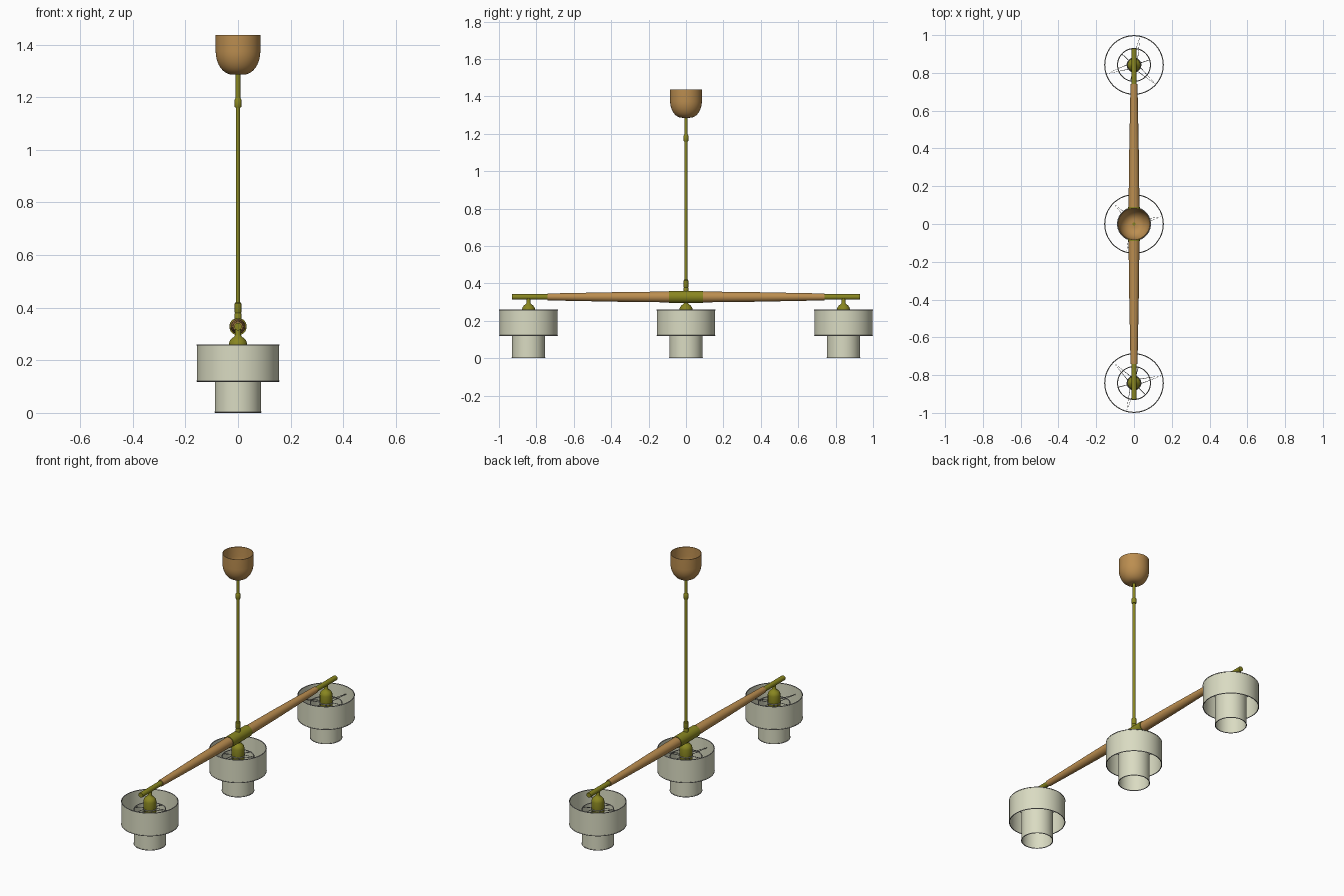
import bpy, math
from mathutils import Vector, Matrix

if "Cube" in bpy.data.objects:
    bpy.data.objects.remove(bpy.data.objects["Cube"])


def material(name, rgb):
    m = bpy.data.materials.new(name)
    m.diffuse_color = (*rgb, 1)
    m.use_nodes = True
    m.node_tree.nodes["Principled BSDF"].inputs["Base Color"].default_value = m.diffuse_color
    return m


WOOD = material("warm wood", (0.50, 0.27, 0.08))
BRASS = material("olive brass", (0.25, 0.24, 0.015))
IVORY = material("ivory shade", (0.70, 0.71, 0.54))
STEEL = material("grey wire", (0.32, 0.32, 0.30))

BEAM_Z = 0.328
LAMP_Y = 0.842


def make(name, verts, faces, mat):
    me = bpy.data.meshes.new(name)
    me.from_pydata(verts, [], faces)
    ob = bpy.data.objects.new(name, me)
    bpy.context.collection.objects.link(ob)
    me.materials.append(mat)
    bpy.ops.object.select_all(action='DESELECT')
    ob.select_set(True)
    bpy.context.view_layer.objects.active = ob
    bpy.ops.object.shade_smooth_by_angle(angle=math.radians(35))
    return ob


def lathe(name, profile, mat, loc=(0, 0, 0), axis='Z', closed=False, n=48):
    """Revolve (radius, height) points, listed bottom to top on the outside."""
    rot = Matrix.Rotation(-math.pi / 2, 3, 'X') if axis == 'Y' else Matrix.Identity(3)
    verts = [rot @ Vector((r * math.cos(2 * math.pi * i / n),
                           r * math.sin(2 * math.pi * i / n), h)) + Vector(loc)
             for r, h in profile for i in range(n)]
    k = len(profile)
    faces = []
    for j in range(k if closed else k - 1):
        a, b = j * n, (j + 1) % k * n
        for i in range(n):
            i2 = (i + 1) % n
            faces.append((a + i, a + i2, b + i2, b + i))
    if not closed:
        faces.append(tuple(reversed(range(n))))
        faces.append(tuple(range((k - 1) * n, k * n)))
    return make(name, verts, faces, mat)


def tube(name, r, z0, z1, mat, loc, t=0.002):
    return lathe(name, [(r, z0), (r, z1), (r - t, z1), (r - t, z0)], mat, loc, closed=True, n=64)


def ring(name, r, z, mat, loc, t=0.003):
    prof = [(r + t * math.cos(a * math.pi / 4), z + t * math.sin(a * math.pi / 4)) for a in range(8)]
    return lathe(name, prof, mat, loc, closed=True, n=64)


def wire(name, paths, mat, r=0.0018):
    cu = bpy.data.curves.new(name, 'CURVE')
    cu.dimensions = '3D'
    cu.bevel_depth = r
    cu.bevel_resolution = 1
    for pts in paths:
        s = cu.splines.new('POLY')
        s.points.add(len(pts) - 1)
        for p, c in zip(s.points, pts):
            p.co = (*c, 1)
    cu.materials.append(mat)
    ob = bpy.data.objects.new(name, cu)
    bpy.context.collection.objects.link(ob)
    return ob


# Ceiling canopy: open-topped thin bowl
arc = [(0.022 + 0.063 * math.sin(a), 1.375 - 0.089 * math.cos(a))
       for a in [i * math.pi / 20 for i in range(11)]]
outer = [(0.008, 1.286)] + arc + [(0.085, 1.437)]
inner = [(max(r - 0.003, 0.008), z + (0.003 if z < 1.43 else 0)) for r, z in reversed(outer)]
lathe("canopy", outer + inner, WOOD, closed=True)

# Hanging rod with collars
lathe("upper_stem", [(0.009, 1.19), (0.009, 1.292)], BRASS, n=24)
lathe("upper_collar", [(0.011, 1.16), (0.0135, 1.164), (0.0135, 1.190), (0.009, 1.197)], BRASS, n=24)
lathe("rod", [(0.0085, 0.36), (0.0085, 1.18)], BRASS, n=24)
lathe("lower_collar", [(0.013, 0.35), (0.013, 0.376), (0.0115, 0.379), (0.013, 0.382),
                       (0.013, 0.416), (0.0095, 0.420)], BRASS, n=24)

# Cross beam: brass sleeve, tapering wooden arms, brass tips
lathe("beam_sleeve", [(0.033, -0.09), (0.033, 0.09)], BRASS, (0, 0, BEAM_Z), 'Y')
for s, side in ((1, "back"), (-1, "front")):
    arm = [(0.029, s * 0.085), (0.026, s * 0.35), (0.0185, s * 0.74)]
    tip = [(0.0145, s * 0.73), (0.0145, s * 0.93)]
    if s < 0:
        arm.reverse()
        tip.reverse()
    lathe(side + "_arm", arm, WOOD, (0, 0, BEAM_Z), 'Y')
    lathe(side + "_tip", tip, BRASS, (0, 0, BEAM_Z), 'Y', n=32)

# Three lamps, each with its own spider rotation
for i, (y, turn) in enumerate(((-LAMP_Y, 15), (0, 15), (LAMP_Y, 78))):
    loc = (0, y, 0)
    tag = "_%d" % (i + 1)
    lathe("socket" + tag, [(0.033, 0.19), (0.035, 0.195), (0.035, 0.262), (0.032, 0.273),
                           (0.024, 0.283), (0.014, 0.290), (0.011, 0.296), (0.011, 0.325)],
          BRASS, loc, n=32)
    tube("outer_shade" + tag, 0.156, 0.12, 0.26, IVORY, loc)
    tube("inner_shade" + tag, 0.088, 0.002, 0.21, IVORY, loc)
    for part, r, z in (("outer_top", 0.155, 0.258), ("outer_bottom", 0.155, 0.121),
                       ("inner_top", 0.087, 0.21), ("inner_bottom", 0.087, 0.003)):
        ring(part + "_rim" + tag, r, z, STEEL, loc, 0.0027)
    # Hairpin wires to the outer shade, short struts to the inner shade
    zs = 0.215

    def polar(r, deg, z=zs):
        a = math.radians(deg)
        return (r * math.cos(a), y + r * math.sin(a), z)
    paths = []
    for k in range(3):
        d = turn + 120 * k
        paths.append([polar(0.034, d - 22), polar(0.154, d), polar(0.034, d + 22)])
        paths.append([polar(0.03, d + 60), polar(0.087, d + 60, 0.21)])
    wire("shade_spider" + tag, paths, STEEL)
    ring("spider_hub" + tag, 0.036, zs, STEEL, loc, 0.003)
